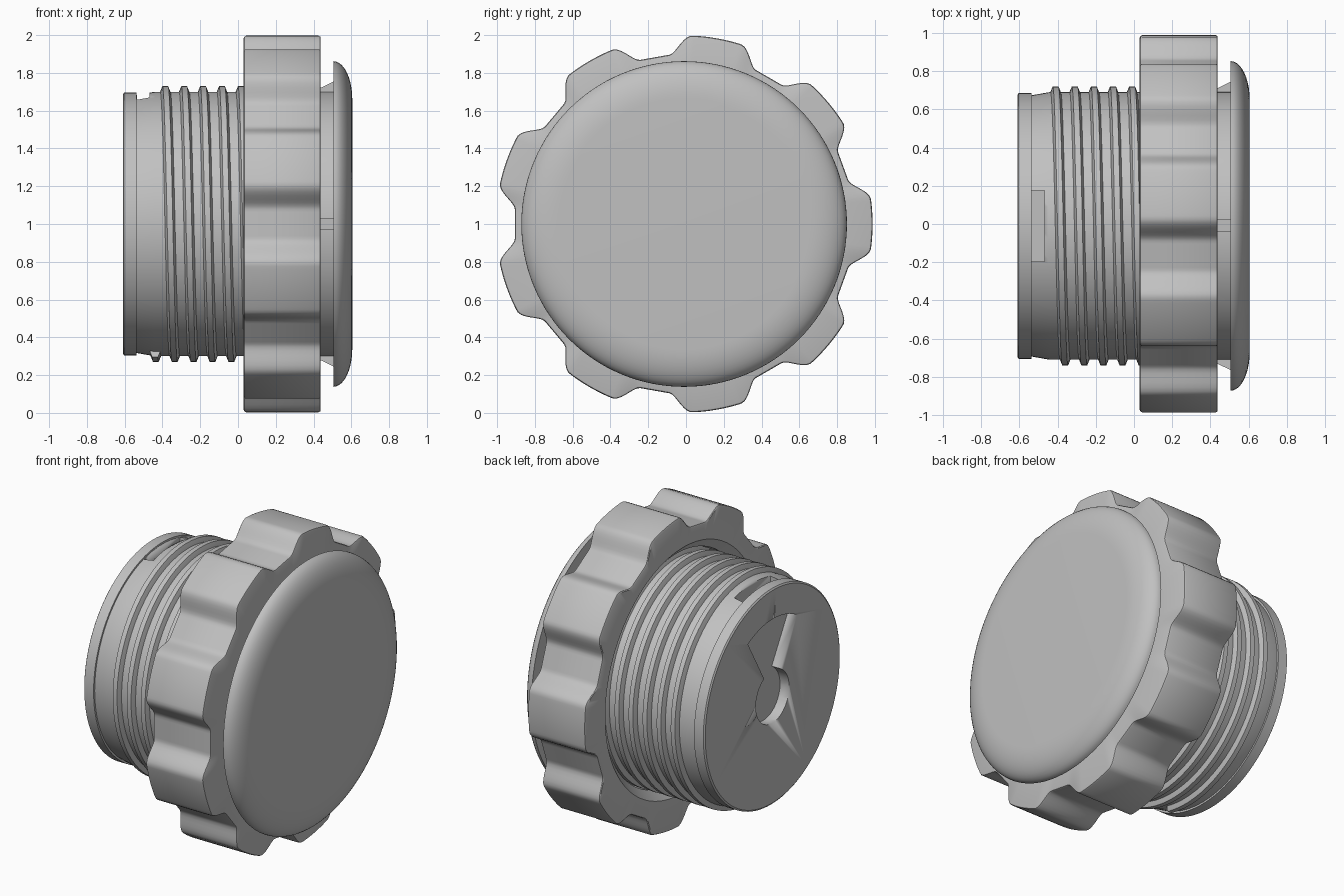
import bpy, bmesh, math
from math import sin, cos, radians, pi

if "Cube" in bpy.data.objects:
    bpy.data.objects.remove(bpy.data.objects["Cube"])

CY, CZ = -0.01, 1.0          # the common axis runs along x through here

grey = bpy.data.materials.new("plain_grey")
grey.diffuse_color = (0.53, 0.53, 0.53, 1)
grey.use_nodes = True
grey.node_tree.nodes["Principled BSDF"].inputs["Base Color"].default_value = grey.diffuse_color


def place(x, r, a):
    return (x, CY + r * cos(a), CZ + r * sin(a))


def finish(bm, name, angle=30):
    bmesh.ops.recalc_face_normals(bm, faces=bm.faces)
    me = bpy.data.meshes.new(name)
    bm.to_mesh(me)
    bm.free()
    ob = bpy.data.objects.new(name, me)
    bpy.context.collection.objects.link(ob)
    me.materials.append(grey)
    bpy.ops.object.select_all(action='DESELECT')
    ob.select_set(True)
    bpy.context.view_layer.objects.active = ob
    bpy.ops.object.shade_smooth_by_angle(angle=radians(angle))
    return ob


def lathe(name, profile, n, closed=False, shape=None, angle=30):
    """Revolve (x, radius) points; a radius given as ('lobe', d) follows shape(a) - d."""
    bm = bmesh.new()
    rings = []
    for x, r in profile:
        ring = []
        for i in range(n):
            a = 2 * pi * i / n
            rad = shape(a) - r[1] if isinstance(r, tuple) else r
            ring.append(bm.verts.new(place(x, rad, a)))
        rings.append(ring)
    m = len(rings)
    for k in range(m if closed else m - 1):
        p, q = rings[k], rings[(k + 1) % m]
        for i in range(n):
            j = (i + 1) % n
            bm.faces.new((p[i], p[j], q[j], q[i]))
    if not closed:
        bm.faces.new(rings[0])
        bm.faces.new(rings[-1])
    return finish(bm, name, angle)


def prism(name, outline, x0, x1):
    """Extrude a (y, z) outline, relative to the axis, along x."""
    bm = bmesh.new()
    f = bm.faces.new([bm.verts.new((x0, CY + y, CZ + z)) for y, z in outline])
    new = bmesh.ops.extrude_face_region(bm, geom=[f])['geom']
    verts = [v for v in new if isinstance(v, bmesh.types.BMVert)]
    bmesh.ops.translate(bm, verts=verts, vec=(x1 - x0, 0, 0))
    return finish(bm, name)


def cut(ob, cutter):
    mod = ob.modifiers.new("cut", 'BOOLEAN')
    mod.operation, mod.solver, mod.object = 'DIFFERENCE', 'EXACT', cutter
    bpy.context.view_layer.objects.active = ob
    bpy.ops.object.modifier_apply(modifier=mod.name)
    bpy.data.objects.remove(cutter)


# Grip nut: nine rounded lobes with flat valleys between
def lobes(a):
    t = math.degrees(a) % 40
    t = min(t, 40 - t)
    valley = 0.896 / cos(radians(20 - t))
    s = min(max((t - 7.5) / 7.5, 0), 1)
    s = s * s * (3 - 2 * s)
    return 0.998 * (1 - s) + valley * s


lathe("grip_nut", [
    (0.03, 0.79), (0.03, ('lobe', 0.012)), (0.034, ('lobe', 0.004)), (0.042, ('lobe', 0)),
    (0.427, ('lobe', 0)), (0.435, ('lobe', 0.004)), (0.438, ('lobe', 0.012)),
    (0.438, 0.735), (0.08, 0.735)], 360, closed=True, shape=lobes)

# Barrel: end collar, shallow taper, threaded core and neck
barrel = lathe("barrel", [
    (-0.61, 0.685), (-0.603, 0.695), (-0.537, 0.695), (-0.537, 0.683),
    (-0.44, 0.70), (0.51, 0.70)], 128)

# Keyhole pocket in the end face: round hole joined to a widening slot
key = [(0.5 * sin(radians(d)), 0.5 * cos(radians(d))) for d in range(-30, 31, 5)]
key += [(0.17 * sin(radians(d)), 0.17 * cos(radians(d))) for d in range(30, 331, 10)]
cut(barrel, prism("keyhole_cutter", key, -0.68, -0.545))

# Rectangular notch in the top of the barrel
notch = [(-0.185, 0.59), (0.185, 0.59), (0.185, 0.8), (-0.185, 0.8)]
cut(barrel, prism("notch_cutter", notch, -0.536, -0.468))
bpy.ops.object.shade_smooth_by_angle(angle=radians(30))

# Screw thread: trapezoid section swept along a helix
bm = bmesh.new()
section = [(-0.029, 0.69), (-0.027, 0.70), (-0.015, 0.73),
           (0.015, 0.73), (0.027, 0.70), (0.029, 0.69)]
PITCH, STEP, START, TURNS = 0.1, 5, -105, 8.2
prev = None
for i in range(int(TURNS * 360 / STEP) + 1):
    deg = START + i * STEP
    xc = -0.385 + PITCH * (deg - 90) / 360
    row = [bm.verts.new(place(xc + dx, r, radians(deg))) for dx, r in section]
    if prev:
        for k in range(len(row)):
            j = (k + 1) % len(row)
            bm.faces.new((prev[k], prev[j], row[j], row[k]))
    else:
        bm.faces.new(row)
    prev = row
bm.faces.new(prev)
finish(bm, "screw_thread", 25)

# Domed cap with a rounded rim
rim = [(0.505 + 0.1 * sin(radians(d)), 0.662 + 0.2 * cos(radians(d)))
       for d in range(0, 91, 9)]
lathe("domed_cap", [(0.505, 0.60)] + rim, 128)

# Four sloped ribs behind the cap
for k in range(4):
    a = k * pi / 2
    bm = bmesh.new()
    sides = []
    for w in (-0.033, 0.033):
        side = []
        for x, r in ((0.425, 0.66), (0.425, 0.715), (0.507, 0.755), (0.507, 0.66)):
            y, z = r * cos(a) - w * sin(a), r * sin(a) + w * cos(a)
            side.append(bm.verts.new((x, CY + y, CZ + z)))
        bm.faces.new(side)
        sides.append(side)
    for i in range(4):
        j = (i + 1) % 4
        bm.faces.new((sides[0][i], sides[0][j], sides[1][j], sides[1][i]))
    finish(bm, "neck_rib_%d" % (k + 1))
